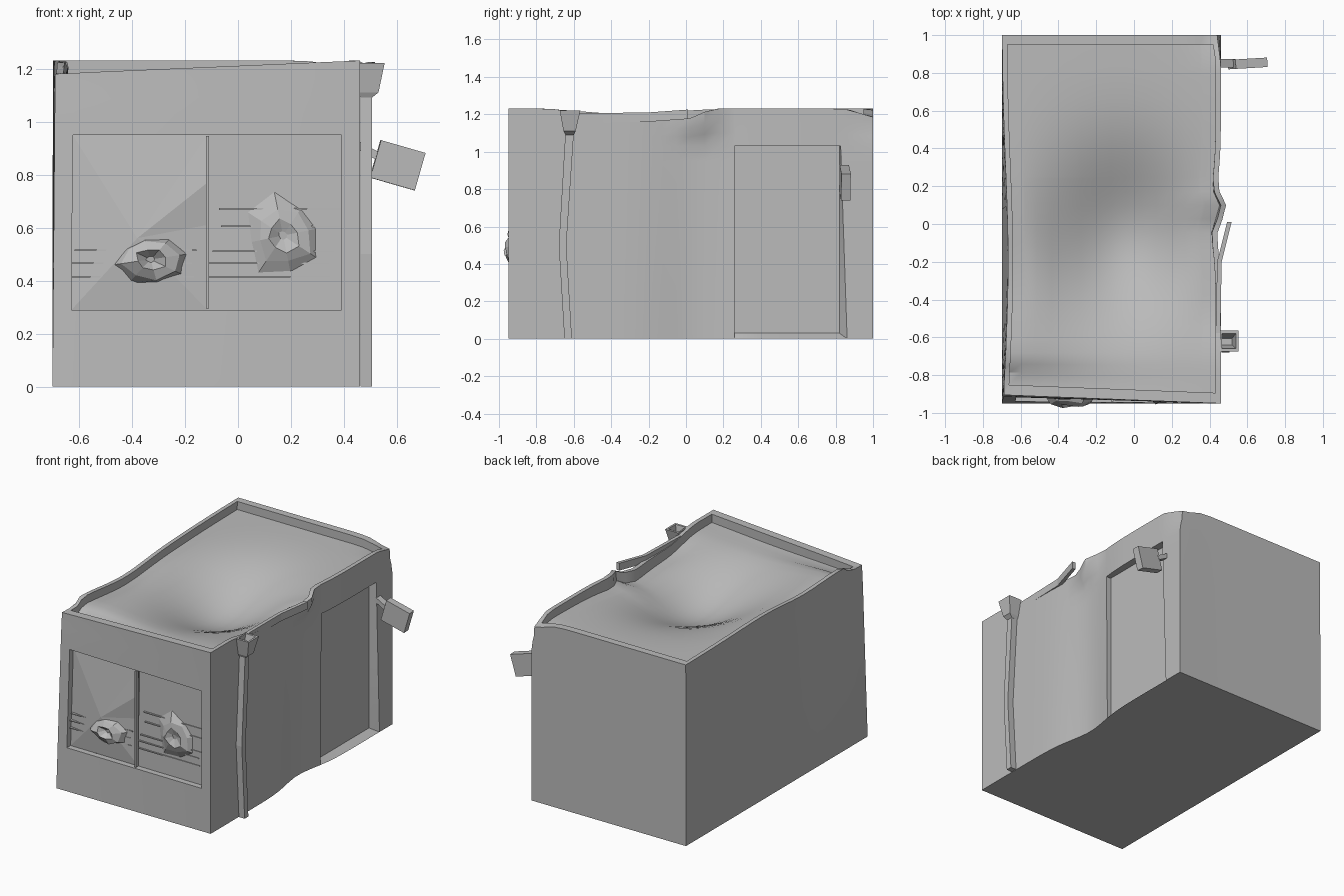
import bpy, bmesh, math, random
from mathutils import Vector

random.seed(4)
if "Cube" in bpy.data.objects:
    bpy.data.objects.remove(bpy.data.objects["Cube"])

grey = bpy.data.materials.new("concrete_grey")
grey.use_nodes = True
COLOUR = (0.5, 0.5, 0.5, 1)
grey.diffuse_color = COLOUR
grey.node_tree.nodes["Principled BSDF"].inputs["Base Color"].default_value = COLOUR

X0, X1, Y0, Y1, TOP = -0.70, 0.46, -0.95, 1.0, 1.23
DOOR_X, GLASS_Y = 0.41, -0.91


def finish(bm, name, smooth=None):
    mesh = bpy.data.meshes.new(name)
    bm.to_mesh(mesh)
    bm.free()
    obj = bpy.data.objects.new(name, mesh)
    bpy.context.collection.objects.link(obj)
    mesh.materials.append(grey)
    if smooth:
        bpy.ops.object.select_all(action='DESELECT')
        obj.select_set(True)
        bpy.context.view_layer.objects.active = obj
        bpy.ops.object.shade_smooth_by_angle(angle=math.radians(smooth))
    return obj


def face(bm, pts, hint):
    f = bm.faces.new([bm.verts.new(p) for p in pts])
    f.normal_update()
    if f.normal.dot(Vector(hint)) < 0:
        f.normal_flip()


def grid(bm, us, vs, place, hint, skip=lambda u, v: False):
    for a, b in zip(us, us[1:]):
        for c, d in zip(vs, vs[1:]):
            if not skip((a + b) / 2, (c + d) / 2):
                face(bm, [place(a, c), place(b, c), place(b, d), place(a, d)], hint)


def spread(lo, hi, n, extra=()):
    return sorted({round(lo + (hi - lo) * i / n, 4) for i in range(n + 1)} | set(extra))


def bell(v, centre, width):
    return math.exp(-((v - centre) / width) ** 2)


def ramp(v, lo, hi):
    t = min(1, max(0, (v - lo) / (hi - lo)))
    return t * t * (3 - 2 * t)


def bend(x, y, z):
    """Settlement and impact damage of the whole shell."""
    t = z / TOP
    high = ramp(z, 1.03, 1.2)
    right, left = ramp(x, 0.2, 0.42), ramp(-x, 0.5, 0.67)
    front = ramp(-y, 0.7, 0.85) * (X1 - x) / (X1 - X0)
    chip = bell(x, X1, 0.12) * bell(y, Y1, 0.09) * high
    dx = left * 0.033 * t * bell(y, -0.2, 0.7)
    dx -= right * 0.05 * bell(y, 0.06, 0.22) * (1 - 0.4 * t)
    dx += right * high * 0.06 * bell(y, 0.08, 0.08) - 0.02 * chip
    dy = front * 0.045 * t + right * 0.045 * (1 - t) * bell(y, 0.84, 0.07)
    dz = -0.05 * front * high - 0.045 * chip
    dz -= left * high * 0.03 * bell(y, -0.3, 0.3)
    dz -= right * high * 0.05 * (ramp(y, -0.75, -0.4) - ramp(y, 0.02, 0.15))
    return Vector((x + dx, y + dy, z + dz))


def inset(x, y):
    return (-0.673 + (x - X0) / (X1 - X0) * 1.105, -0.895 + (y - Y0) / (Y1 - Y0) * 1.845)


def roof(x, y):
    x, y = inset(x, y)
    sag = 0.22 * bell(x, -0.05, 0.36) * bell(y, -0.08, 0.45)
    ridge = 0.03 * bell(y, 0.08, 0.06) * bell(x, 0.38, 0.12)
    return bend(x, y, 1.175 - sag * ramp(x, X0, -0.4) + ridge)


# Building shell: walls, floor, parapet, roof
xs = spread(X0, X1, 14, (-0.63, 0.39))
ys = spread(Y0, Y1, 26, (0.26, 0.82))
zs = [0, 0.03, 0.29, 0.5, 0.73, 0.95, 1.03, 1.1, 1.17, TOP]
bm = bmesh.new()
in_window = lambda x, z: -0.63 < x < 0.39 and 0.29 < z < 0.95
in_door = lambda y, z: 0.26 < y < 0.82 and z < 1.03
grid(bm, xs, zs, lambda x, z: bend(x, Y0, z), (0, -1, 0), in_window)
grid(bm, xs, zs, lambda x, z: bend(x, Y1, z), (0, 1, 0))
grid(bm, ys, zs, lambda y, z: bend(X0, y, z), (-1, 0, 0))
grid(bm, ys, zs, lambda y, z: bend(X1, y, z), (1, 0, 0), in_door)
grid(bm, xs, ys, lambda x, y: bend(x, y, 0), (0, 0, -1))
grid(bm, xs, ys, roof, (0, 0, 1))


def parapet(us, point, inward):
    def top(u, k):
        x, y = point(u)
        return bend(*(inset(x, y) if k else (x, y)), TOP)
    grid(bm, us, [0, 1], top, (0, 0, 1))
    grid(bm, us, [0, 1], lambda u, k: roof(*point(u)) if k else top(u, 1), inward)


for y, s in ((Y0, 1), (Y1, -1)):
    parapet(xs, lambda u: (u, y), (0, s, 0))
for x, s in ((X0, 1), (X1, -1)):
    parapet(ys, lambda u: (x, u), (s, 0, 0))

# Door recess: door leaf, jambs, head and sloping sill
def door(y, z):
    return Vector((DOOR_X, y, z))


dys = [y for y in ys if 0.26 <= y <= 0.82]
dzs = [z for z in zs if z <= 1.03]
grid(bm, [0.26, 0.82], [0.03, 1.03], door, (1, 0, 0))
for y, s in ((0.26, 1), (0.82, -1)):
    grid(bm, dzs, [0, 1], lambda z, k: door(y, max(z, 0.03)) if k else bend(X1, y, z), (0, s, 0))
for zo, zi, s in ((0, 0.03, 1), (1.03, 1.03, -1)):
    grid(bm, dys, [0, 1], lambda y, k: door(y, zi) if k else bend(X1, y, zo), (0, 0, s))

# Window recess reveals
def glass(x, z, out=0):
    p = bend(x, Y0, z)
    return Vector((p.x, p.y + (GLASS_Y - Y0) - out, p.z))


wxs = [x for x in xs if -0.63 <= x <= 0.39]
wzs = [z for z in zs if 0.29 <= z <= 0.95]
for x, s in ((-0.63, 1), (0.39, -1)):
    grid(bm, wzs, [0, 1], lambda z, k: glass(x, z) if k else bend(x, Y0, z), (s, 0, 0))
for z, s in ((0.29, 1), (0.95, -1)):
    grid(bm, wxs, [0, 1], lambda x, k: glass(x, z) if k else bend(x, Y0, z), (0, 0, s))
bmesh.ops.remove_doubles(bm, verts=bm.verts, dist=0.0005)
finish(bm, "building_shell", 28)

# Window panes: right one flat, left one pushed out around a hub
bm = bmesh.new()
grid(bm, [-0.115, 0.39], [0.29, 0.95], glass, (0, -1, 0))
rim = [(-0.63, 0.29), (-0.115, 0.29), (-0.115, 0.61), (-0.115, 0.77),
       (-0.115, 0.95), (-0.63, 0.95), (-0.63, 0.57), (-0.63, 0.5)]
hub = glass(-0.38, 0.56, 0.035)
for i, a in enumerate(rim):
    b = rim[(i + 1) % len(rim)]
    face(bm, [glass(*a, 0.02 * (a == rim[3])), glass(*b, 0.02 * (b == rim[3])), hub], (0, -1, 0))
finish(bm, "window_panes")


def box(name, centre, size, tilt=(0, 0, 0)):
    bm = bmesh.new()
    bmesh.ops.create_cube(bm, size=1)
    bmesh.ops.scale(bm, vec=size, verts=bm.verts)
    obj = finish(bm, name)
    obj.location, obj.rotation_euler = centre, tilt
    return obj


def tube(name, rings, caps=True):
    """Four-sided tube through rings of (x0, x1, y0, y1, z)."""
    bm = bmesh.new()
    loops = [[bm.verts.new(p) for p in ((a, c, z), (b, c, z), (b, d, z), (a, d, z))]
             for a, b, c, d, z in rings]
    for lo, hi in zip(loops, loops[1:]):
        for i in range(4):
            j = (i + 1) % 4
            bm.faces.new((lo[i], lo[j], hi[j], hi[i]))
    if caps:
        bm.faces.new(loops[0][::-1])
        bm.faces.new(loops[-1])
    return finish(bm, name)


box("window_mullion", (-0.115, -0.925, 0.62), (0.012, 0.03, 0.65))

# Bent blind slats
for x, w, heights in ((-0.38, 0.46, (0.415, 0.465, 0.515)),
                      (0.14, 0.46, (0.415, 0.465, 0.51, 0.605, 0.67))):
    for z in heights:
        c = x + random.uniform(-0.03, 0.03)
        box("blind_slat", (c, GLASS_Y + 0.012, z), (w, 0.03, 0.006))


# Torn, crumpled blind bundles
def crumple(name, cx, cz, rx, rz, reach):
    bm = bmesh.new()
    base = glass(cx, cz)
    rings = []
    for scale, out in ((1, 0), (0.72, 0.65), (0.42, 1), (0.12, 0.45)):
        ring = []
        for i in range(8):
            a = math.tau * i / 8 + 0.2
            s = scale * random.uniform(0.8, 1.15)
            ring.append(bm.verts.new(base + Vector((math.cos(a) * rx * s,
                        -reach * out * random.uniform(0.6, 1), math.sin(a) * rz * s))))
        rings.append(ring)
    for lo, hi in zip(rings, rings[1:]):
        for i in range(8):
            j = (i + 1) % 8
            bm.faces.new((lo[i], lo[j], hi[j], hi[i]))
    bm.faces.new(rings[-1])
    finish(bm, name)


crumple("left_crumpled_blind", -0.33, 0.48, 0.14, 0.1, 0.09)
crumple("right_crumpled_blind", 0.17, 0.57, 0.15, 0.15, 0.05)

# Downpipe with open hopper
tube("downpipe", [(0.462, 0.505, -0.65, -0.61, 0), (0.462, 0.505, -0.68, -0.64, 0.5),
                  (0.462, 0.505, -0.645, -0.6, 1.1)])
tube("pipe_hopper", [(0.462, 0.505, -0.645, -0.6, 1.09), (0.455, 0.53, -0.655, -0.59, 1.11),
                     (0.455, 0.553, -0.675, -0.565, 1.22), (0.465, 0.54, -0.66, -0.58, 1.22),
                     (0.465, 0.52, -0.64, -0.605, 1.12)])

# Torn parapet strip
bm = bmesh.new()
path = [(0.445, -0.6, 1.18), (0.452, -0.2, 1.185), (0.505, 0.01, 1.2)]
loops = [[bm.verts.new((x + a, y, z + b)) for a, b in
          ((-0.012, -0.025), (0.012, -0.025), (0.012, 0.025), (-0.012, 0.025))] for x, y, z in path]
for lo, hi in zip(loops, loops[1:]):
    for i in range(4):
        bm.faces.new((lo[i], lo[(i + 1) % 4], hi[(i + 1) % 4], hi[i]))
bm.faces.new(loops[0])
bm.faces.new(loops[-1])
bmesh.ops.recalc_face_normals(bm, faces=bm.faces)
finish(bm, "torn_parapet_strip")

# Hanging lamp box on its arm
box("wall_lamp", (0.602, 0.85, 0.835), (0.175, 0.05, 0.147), (0, 0.28, 0.06))
box("lamp_arm", (0.49, 0.85, 0.89), (0.09, 0.045, 0.03), (0, 0.5, 0))
